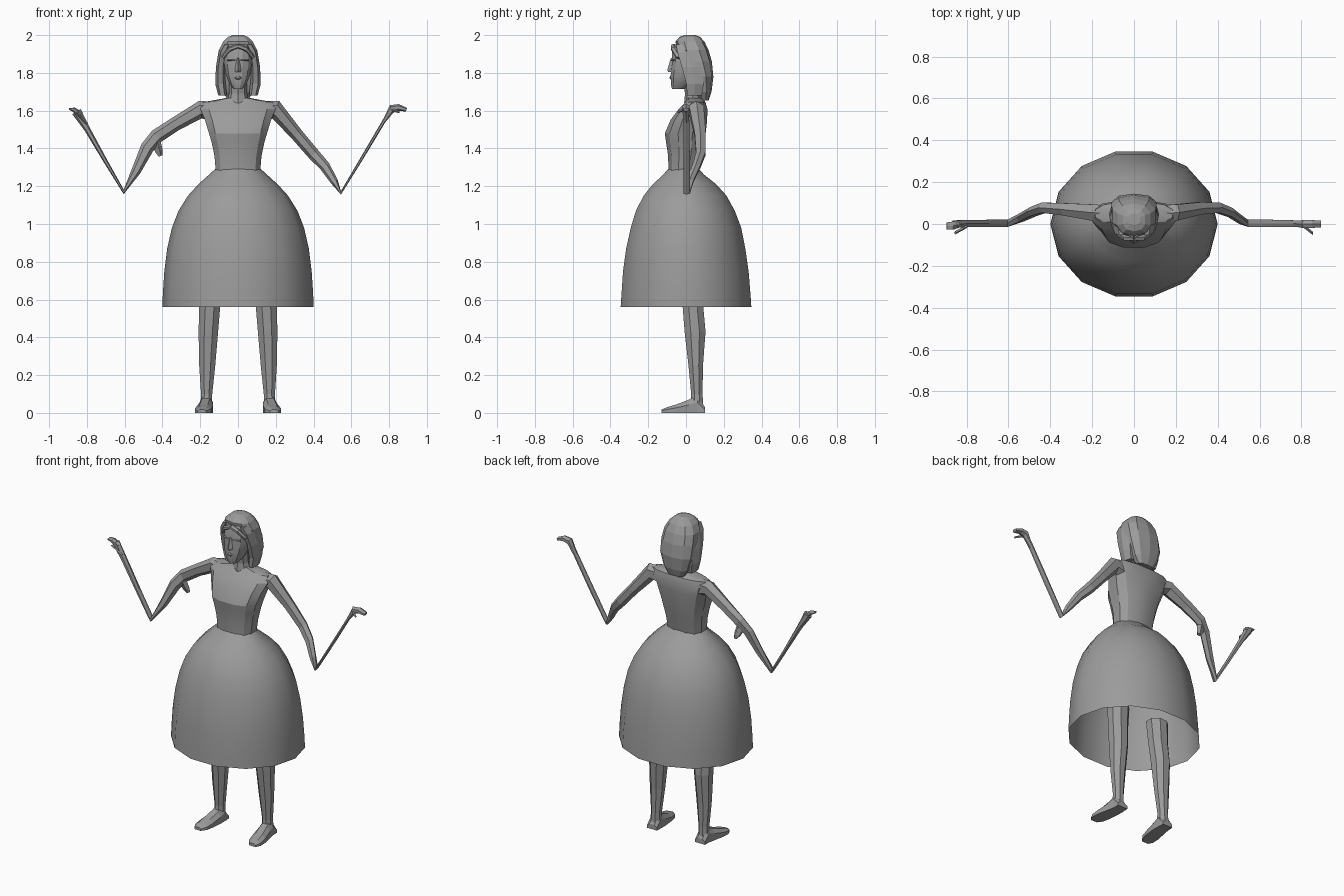
import bpy, bmesh, math
from mathutils import Vector

grey = bpy.data.materials.new("plain grey")
grey.diffuse_color = (0.33, 0.33, 0.33, 1)


def loft(name, rings, caps=True, smooth=None):
    """Skin a list of equal-length point rings."""
    bm = bmesh.new()
    vr = [[bm.verts.new(p) for p in r] for r in rings]
    n = len(rings[0])
    for a, b in zip(vr, vr[1:]):
        for i in range(n):
            j = (i + 1) % n
            bm.faces.new((a[i], a[j], b[j], b[i]))
    if caps:
        bm.faces.new(vr[0][::-1])
        bm.faces.new(vr[-1])
    bmesh.ops.recalc_face_normals(bm, faces=bm.faces)
    me = bpy.data.meshes.new(name)
    bm.to_mesh(me)
    bm.free()
    me.materials.append(grey)
    ob = bpy.data.objects.new(name, me)
    bpy.context.collection.objects.link(ob)
    if smooth:
        bpy.context.view_layer.objects.active = ob
        ob.select_set(True)
        bpy.ops.object.shade_smooth_by_angle(angle=math.radians(smooth))
        ob.select_set(False)
    return ob


def oval(z, rx, yf, yb, n=12, cx=0.0, power=1.0, turn=0.0):
    """Horizontal ring between a front and a back y; power < 1 makes it boxier."""
    pts = []
    for i in range(n):
        a = 2 * math.pi * (i + turn) / n
        c, s = math.cos(a), math.sin(a)
        c = math.copysign(abs(c) ** power, c)
        s = math.copysign(abs(s) ** power, s)
        pts.append((cx + rx * c, (yf + yb) / 2 + (yb - yf) / 2 * s, z))
    return pts


def limb(name, path, n=6):
    """Tube along (x, y, z, half thickness in the xz plane, half depth in y)."""
    P = [Vector(p[:3]) for p in path]
    rings = []
    for k, p in enumerate(path):
        ds = []
        if k:
            ds.append((P[k] - P[k - 1]).normalized())
        if k < len(P) - 1:
            ds.append((P[k + 1] - P[k]).normalized())
        t = sum(ds, Vector())
        side = Vector((-t.z, 0, t.x)).normalized()
        rings.append([P[k] + side * p[3] * math.cos(2 * math.pi * i / n)
                      + Vector((0, p[4] * math.sin(2 * math.pi * i / n), 0)) for i in range(n)])
    return loft(name, rings)


# Bell skirt, open underneath
skirt = [(0.56, .40, -.355, .355), (0.63, .398, -.35, .35), (0.75, .39, -.342, .34),
         (0.87, .375, -.325, .322), (0.98, .35, -.30, .30), (1.07, .315, -.272, .265),
         (1.15, .265, -.23, .22), (1.21, .21, -.18, .165), (1.26, .155, -.125, .10),
         (1.29, .122, -.098, .07)]
loft("skirt", [oval(*s, n=14) for s in skirt], caps=False, smooth=40)

# Bodice and shoulders
torso = [(1.27, .12, -.095, .068), (1.36, .128, -.097, .085), (1.43, .143, -.108, .10),
         (1.48, .158, -.115, .107), (1.55, .18, -.085, .115), (1.61, .205, -.04, .115),
         (1.645, .19, -.005, .105), (1.668, .06, .005, .085)]
loft("torso", [oval(*s, power=.8, turn=.5) for s in torso], smooth=25)

# Neck and head
neck = [(1.64, .06, -.01, .085), (1.69, .048, -.005, .075), (1.78, .048, -.02, .07)]
loft("neck", [oval(*s, n=8) for s in neck])
head = [(1.715, .025, -.075, -.01), (1.74, .046, -.082, .03), (1.79, .066, -.083, .06),
        (1.85, .076, -.077, .08), (1.91, .076, -.076, .08), (1.95, .06, -.06, .07)]
loft("head", [oval(*s, n=12, power=.85, turn=.5) for s in head], smooth=25)
loft("nose", [oval(1.805, .016, -.096, -.06, 4), oval(1.818, .016, -.098, -.06, 4),
              oval(1.88, .007, -.08, -.06, 4)])
loft("lips", [oval(1.764, .012, -.082, -.07, 6), oval(1.773, .024, -.09, -.06, 6),
              oval(1.783, .012, -.084, -.07, 6)])
for s in (-1, 1):
    limb("brow", [(s * .012, -.073, 1.868, .004, .008), (s * .055, -.064, 1.868, .004, .008)], 4)

# Hair: crown and back mass, side locks, fringe
hair = [(1.655, .055, .07, .12), (1.70, .085, .045, .135), (1.78, .11, .02, .145),
        (1.86, .113, -.02, .137), (1.92, .106, -.048, .12), (1.965, .082, -.056, .098),
        (1.99, .055, -.035, .075), (2.0, .03, -.005, .05)]
loft("hair", [oval(*s, n=10, power=.8, turn=.5) for s in hair])
for s in (-1, 1):
    lock = [(1.68, .022, .0, .09, s * .082), (1.74, .028, -.005, .1, s * .092),
            (1.83, .025, -.03, .09, s * .092), (1.91, .024, -.055, .08, s * .08),
            (1.95, .02, -.06, .06, s * .06)]
    loft("side_lock", [oval(*l[:4], n=6, cx=l[4]) for l in lock])
    limb("fringe", [(0, -.064, 1.942, .013, .018), (s * .045, -.063, 1.925, .013, .018),
                    (s * .082, -.035, 1.88, .01, .018)])

# Arms and hands, each side posed separately
limb("right_arm", [(-.13, .05, 1.595, .055, .045), (-.20, .055, 1.605, .046, .045),
                   (-.33, .07, 1.53, .037, .034), (-.43, .078, 1.465, .038, .028),
                   (-.48, .06, 1.405, .036, .025), (-.54, .03, 1.28, .025, .022),
                   (-.605, .003, 1.17, .012, .02), (-.70, .003, 1.33, .011, .02),
                   (-.80, .002, 1.505, .016, .02), (-.855, 0, 1.595, .026, .02)])
limb("right_elbow_point", [(-.44, .07, 1.44, .03, .02), (-.42, .085, 1.385, .022, .018),
                           (-.41, .09, 1.36, .012, .012)], 5)
limb("right_hand", [(-.835, 0, 1.575, .022, .018), (-.868, -.008, 1.605, .012, .022),
                    (-.895, -.01, 1.61, .005, .02)])
limb("right_thumb", [(-.80, -.012, 1.53, .008, .008), (-.855, -.042, 1.59, .006, .008)], 4)
limb("left_arm", [(.13, .05, 1.595, .055, .045), (.20, .055, 1.605, .05, .045),
                  (.31, .075, 1.475, .034, .034), (.40, .078, 1.37, .032, .028),
                  (.46, .055, 1.305, .028, .025), (.51, .02, 1.225, .02, .022),
                  (.545, .003, 1.165, .009, .02), (.66, .003, 1.355, .008, .02),
                  (.77, .002, 1.54, .009, .018), (.81, 0, 1.6, .016, .018)])
limb("left_hand", [(.79, 0, 1.575, .01, .018), (.815, 0, 1.61, .022, .022),
                   (.85, 0, 1.617, .018, .022), (.892, 0, 1.605, .01, .018)])
limb("left_thumb", [(.81, -.01, 1.605, .008, .008), (.855, -.045, 1.593, .006, .008)], 4)

# Legs and splayed feet
leg = [(.70, .068, -.03, .095, .145), (.56, .06, -.022, .096, .15), (.43, .056, -.012, .108, .157),
       (.25, .046, .01, .093, .163), (.10, .032, .025, .09, .166), (.03, .034, .02, .095, .168)]
foot = [(.10, .0, .03, .168, .034), (.06, .0, .092, .168, .036), (.015, .0, .07, .172, .04),
        (-.05, .0, .045, .182, .044), (-.10, .0, .03, .188, .04), (-.13, .0, .018, .192, .022)]
for s, side in ((-1, "right"), (1, "left")):
    loft(side + "_leg", [oval(*l[:4], n=8, cx=s * l[4], turn=.5) for l in leg])
    loft(side + "_foot", [[(s * (cx - w), y, z0), (s * (cx + w), y, z0), (s * (cx + w), y, z1 * .6),
                           (s * (cx + w * .5), y, z1), (s * (cx - w * .5), y, z1),
                           (s * (cx - w), y, z1 * .6)] for y, z0, z1, cx, w in foot])
